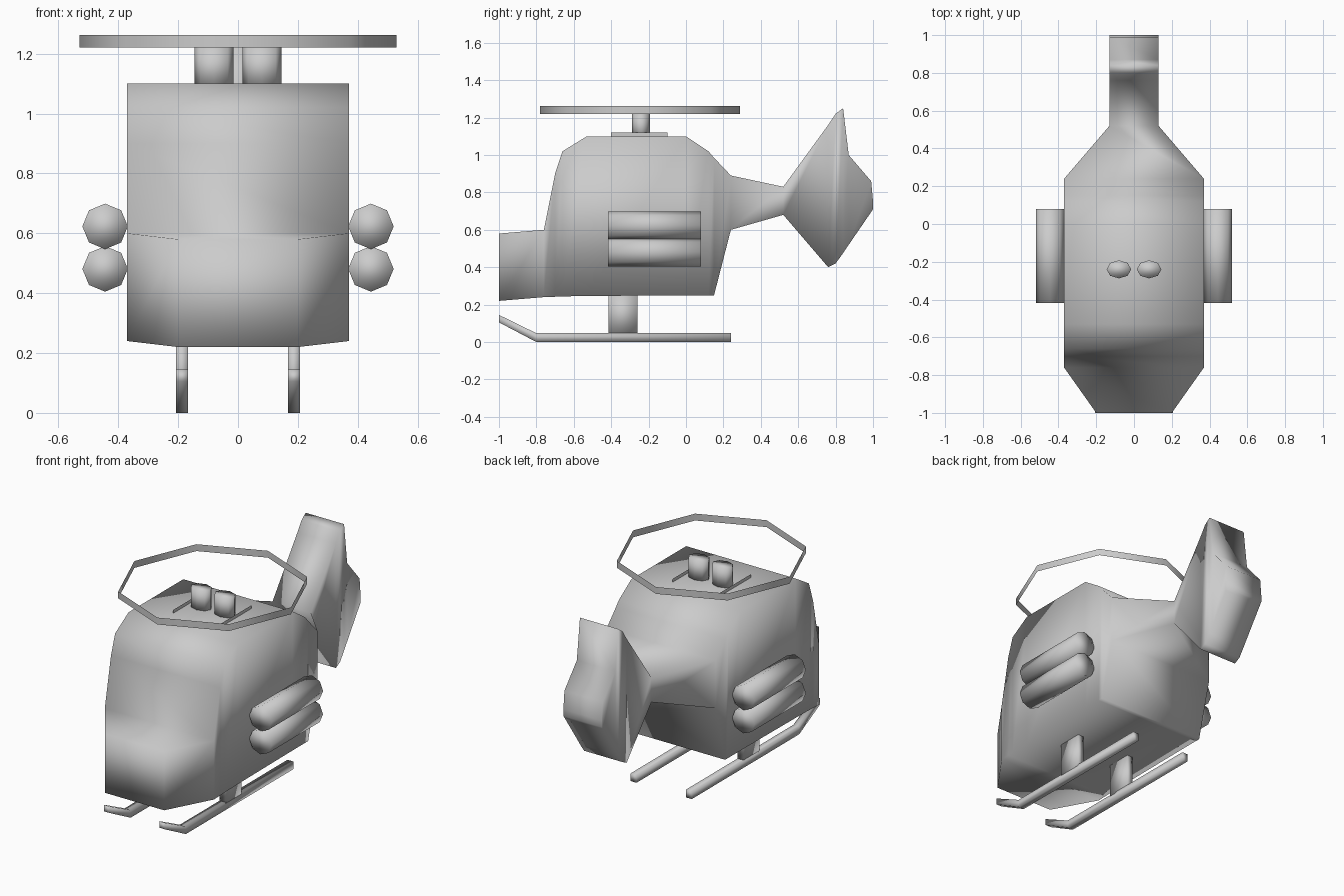
import bpy, bmesh
from math import cos, sin, pi

if "Cube" in bpy.data.objects:
    bpy.data.objects.remove(bpy.data.objects["Cube"])


def make(name, verts, faces, smooth=True):
    bm = bmesh.new()
    vs = [bm.verts.new(v) for v in verts]
    for f in faces:
        bm.faces.new([vs[i] for i in f])
    bmesh.ops.recalc_face_normals(bm, faces=bm.faces)
    me = bpy.data.meshes.new(name)
    bm.to_mesh(me)
    bm.free()
    for p in me.polygons:
        p.use_smooth = smooth
    ob = bpy.data.objects.new(name, me)
    bpy.context.collection.objects.link(ob)
    return ob


def loft(name, rings, caps=True):
    """Skin a list of equal-length closed rings."""
    n = len(rings[0])
    verts = [v for r in rings for v in r]
    faces = [(k * n + i, k * n + (i + 1) % n, (k + 1) * n + (i + 1) % n, (k + 1) * n + i)
             for k in range(len(rings) - 1) for i in range(n)]
    if caps:
        faces += [tuple(range(n)), tuple(range((len(rings) - 1) * n, len(rings) * n))]
    return make(name, verts, faces)


def box_ring(x, w, y, zb, zt):
    return [(x - w, y, zb), (x + w, y, zb), (x + w, y, zt), (x - w, y, zt)]


def oval(cx, cy, rx, ry, n):
    return [(cx + rx * cos(2 * pi * i / n), cy + ry * sin(2 * pi * i / n)) for i in range(n)]


# Fuselage, tail boom and fin: stations (y, half width, bottom z, top z)
stations = [
    (-1.00, .20, .22, .58), (-.76, .37, .24, .60), (-.70, .37, .242, .90),
    (-.66, .37, .244, 1.02), (-.53, .37, .246, 1.10), (0, .37, .25, 1.10),
    (.12, .37, .25, 1.02), (.15, .37, .25, .985), (.24, .37, .60, .89),
    (.52, .13, .68, .83), (.76, .13, .40, 1.16), (.80, .13, .42, 1.22),
    (.84, .13, .475, 1.25), (.87, .13, .52, 1.00), (.99, .13, .695, .86),
    (1.00, .13, .71, .75)]
loft("fuselage", [box_ring(0, w, y, zb, zt) for y, w, zb, zt in stations])

# Rotor disc rim: thin open octagonal band
rim = oval(0, -.245, .53, .535, 8)
loft("rotor_rim", [[(x, y, z) for x, y in rim] for z in (1.22, 1.262)], caps=False)

for side, label in ((-1, "left"), (1, "right")):
    # Rotor mast
    mast = oval(side * .08, -.24, .065, .048, 8)
    loft(f"{label}_mast", [[(x, y, z) for x, y in mast] for z in (1.09, 1.22)])

    # Thin roof rail beside the masts
    x = side * .16
    make(f"{label}_roof_rail",
         [(x, -.40, 1.10), (x, -.10, 1.10), (x, -.10, 1.12), (x, -.40, 1.12)], [(0, 1, 2, 3)])

    # Twin side pods
    for z, level in ((.623, "upper"), (.481, "lower")):
        pod = oval(side * .444, z, .076, .076, 8)
        loft(f"{label}_{level}_pod", [[(px, y, pz) for px, pz in pod] for y in (-.417, .08)])

    # Landing skid with upturned tip, and its strut
    x = side * .187
    loft(f"{label}_skid", [box_ring(x, .02, y, zb, zt) for y, zb, zt in
                           ((-1, .105, .145), (-.8, 0, .047), (.24, 0, .047))])
    loft(f"{label}_strut", [[(x - .02, -.415, z), (x + .02, -.415, z),
                             (x + .02, -.26, z), (x - .02, -.26, z)] for z in (.04, .255)])
